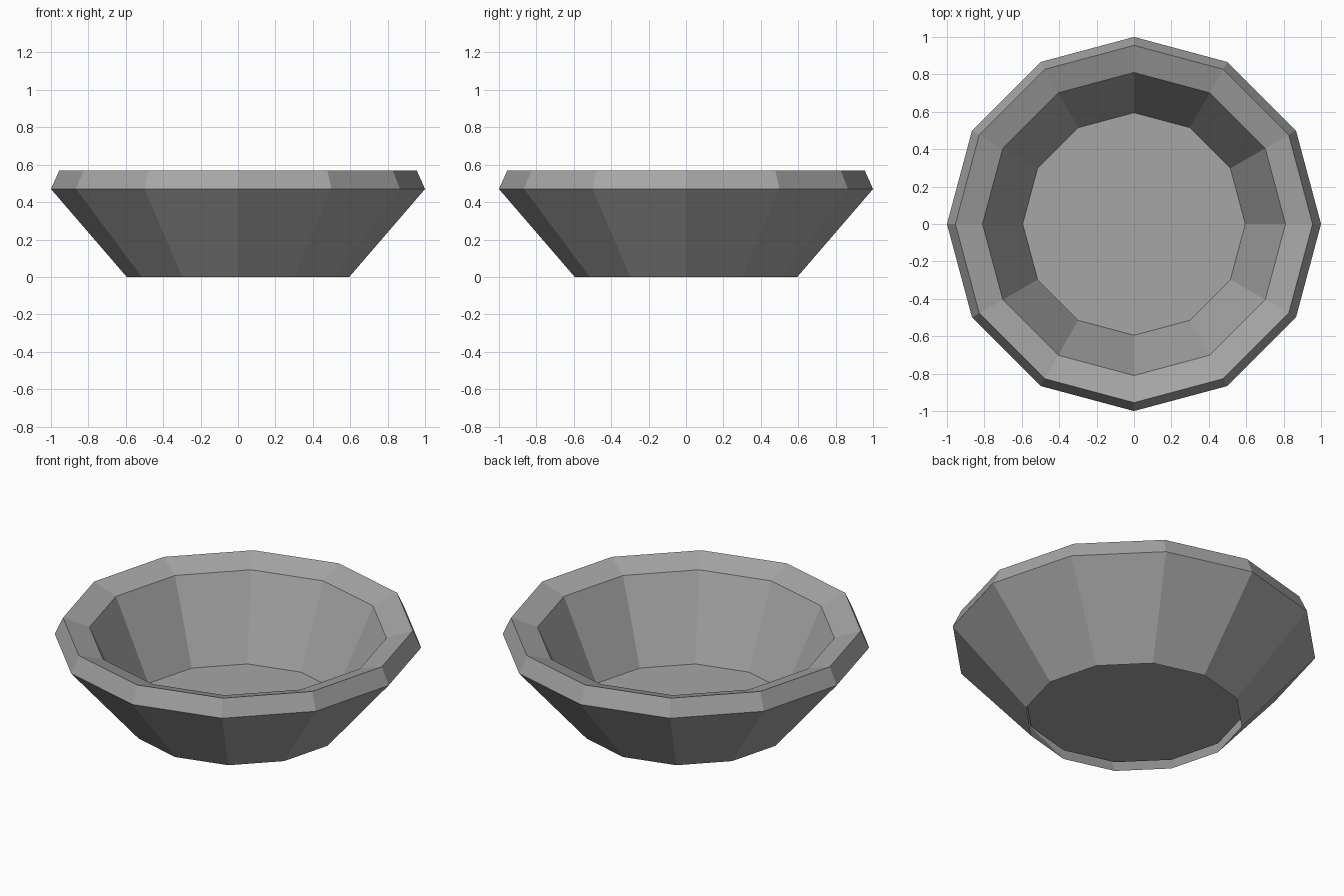
import bpy
import bmesh
from math import cos, sin, tau

cube = bpy.data.objects.get("Cube")
if cube:
    bpy.data.objects.remove(cube, do_unlink=True)

SIDES = 12
# Radius and height: foot, widest edge, rim top, inner lip, raised floor
PROFILE = [(0.595, 0), (1, 0.47), (0.955, 0.57), (0.81, 0.52), (0.595, 0.055)]

# Single grey material
grey = bpy.data.materials.new("grey")
grey.use_nodes = True
colour = (0.38, 0.38, 0.38, 1)
grey.diffuse_color = colour
shader = grey.node_tree.nodes["Principled BSDF"]
shader.inputs["Base Color"].default_value = colour
shader.inputs["Roughness"].default_value = 0.8


def ring(bm, radius, height):
    angles = [tau * i / SIDES for i in range(SIDES)]
    return [bm.verts.new((radius * cos(a), radius * sin(a), height)) for a in angles]


# Bowl: faceted outer wall, sloping rim, inner wall, and floor over a hollow foot
bm = bmesh.new()
rings = [ring(bm, r, z) for r, z in PROFILE]
for low, high in zip(rings, rings[1:]):
    for i in range(SIDES):
        j = (i + 1) % SIDES
        bm.faces.new((low[i], low[j], high[j], high[i]))
bm.faces.new(rings[-1])

mesh = bpy.data.meshes.new("bowl")
bm.to_mesh(mesh)
bm.free()
mesh.materials.append(grey)
bowl = bpy.data.objects.new("bowl", mesh)
bpy.context.collection.objects.link(bowl)
